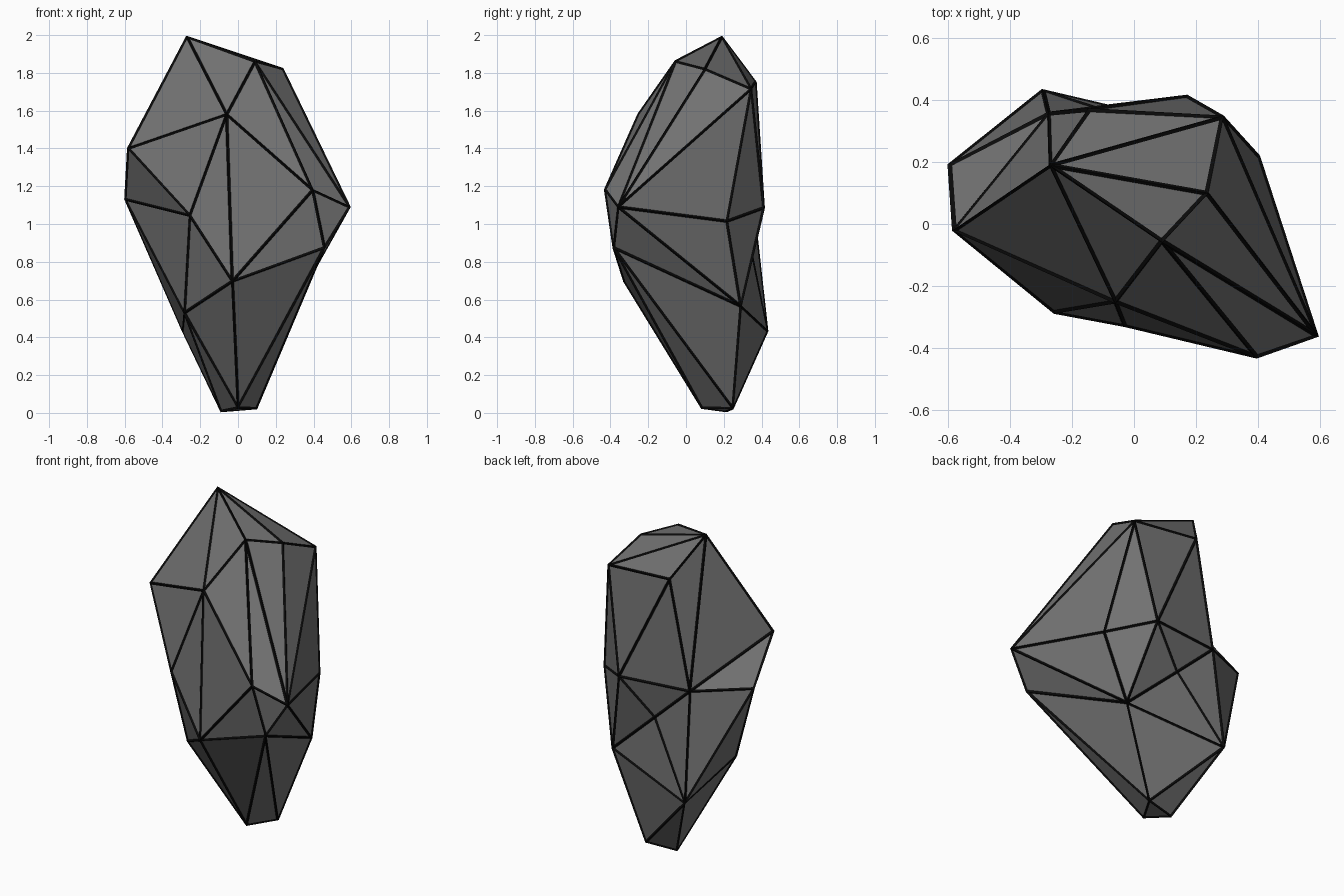
import bpy, bmesh

if "Cube" in bpy.data.objects:
    bpy.data.objects.remove(bpy.data.objects["Cube"])

# Corner points of the faceted stone
pts = dict(
    A=(-.27, .19, 1.99), B=(.09, -.055, 1.86), C=(.235, .10, 1.82), D=(.285, .345, 1.715),
    E=(-.06, -.25, 1.58), F=(-.58, -.02, 1.40), G=(-.595, .19, 1.13), H=(-.255, -.283, 1.045),
    I=(.395, -.427, 1.18), J=(.59, -.36, 1.09), K=(.457, -.383, .875), L=(-.03, -.325, .697),
    M=(-.283, -.08, .53), N=(-.293, .43, .435), O=(0, .085, .028), P=(-.088, .213, .01),
    Q=(.097, .248, .025), R=(.40, .217, 1.015), S=(.295, .29, .565), T=(.17, .41, 1.085),
    U=(-.275, .355, 1.09), V=(-.145, .367, 1.75), W=(-.027, .342, .86))

# Facets fan out from a hub: hub letter, then the neighbours in order
fans = ["ABCDVUFEB", "JBCDRSKIB", "LEIKOMHE", "NMPQSWUGM", "TDRSWUVD",
        "HMGFE", "KSQO", "OQPM", "EBI", "FUG"]


def paint(obj, name, value):
    mat = bpy.data.materials.new(name)
    mat.diffuse_color = (value, value, value, 1)
    mat.use_nodes = True
    mat.node_tree.nodes["Principled BSDF"].inputs["Base Color"].default_value = mat.diffuse_color
    obj.data.materials.append(mat)


def stone(name):
    bm = bmesh.new()
    v = {k: bm.verts.new(p) for k, p in pts.items()}
    for hub, *ring in fans:
        for a, b in zip(ring, ring[1:]):
            bm.faces.new((v[hub], v[a], v[b]))
    bmesh.ops.recalc_face_normals(bm, faces=bm.faces)
    me = bpy.data.meshes.new(name)
    bm.to_mesh(me)
    bm.free()
    obj = bpy.data.objects.new(name, me)
    bpy.context.collection.objects.link(obj)
    return obj


# Solid grey body
paint(stone("stone_body"), "dark_grey", 0.17)

# Black struts along every edge
lines = stone("edge_lines")
paint(lines, "black", 0.003)
wire = lines.modifiers.new("wire", 'WIREFRAME')
wire.thickness = 0.016
wire.offset = 0
wire.use_even_offset = True
wire.use_relative_offset = False
wire.use_replace = True
